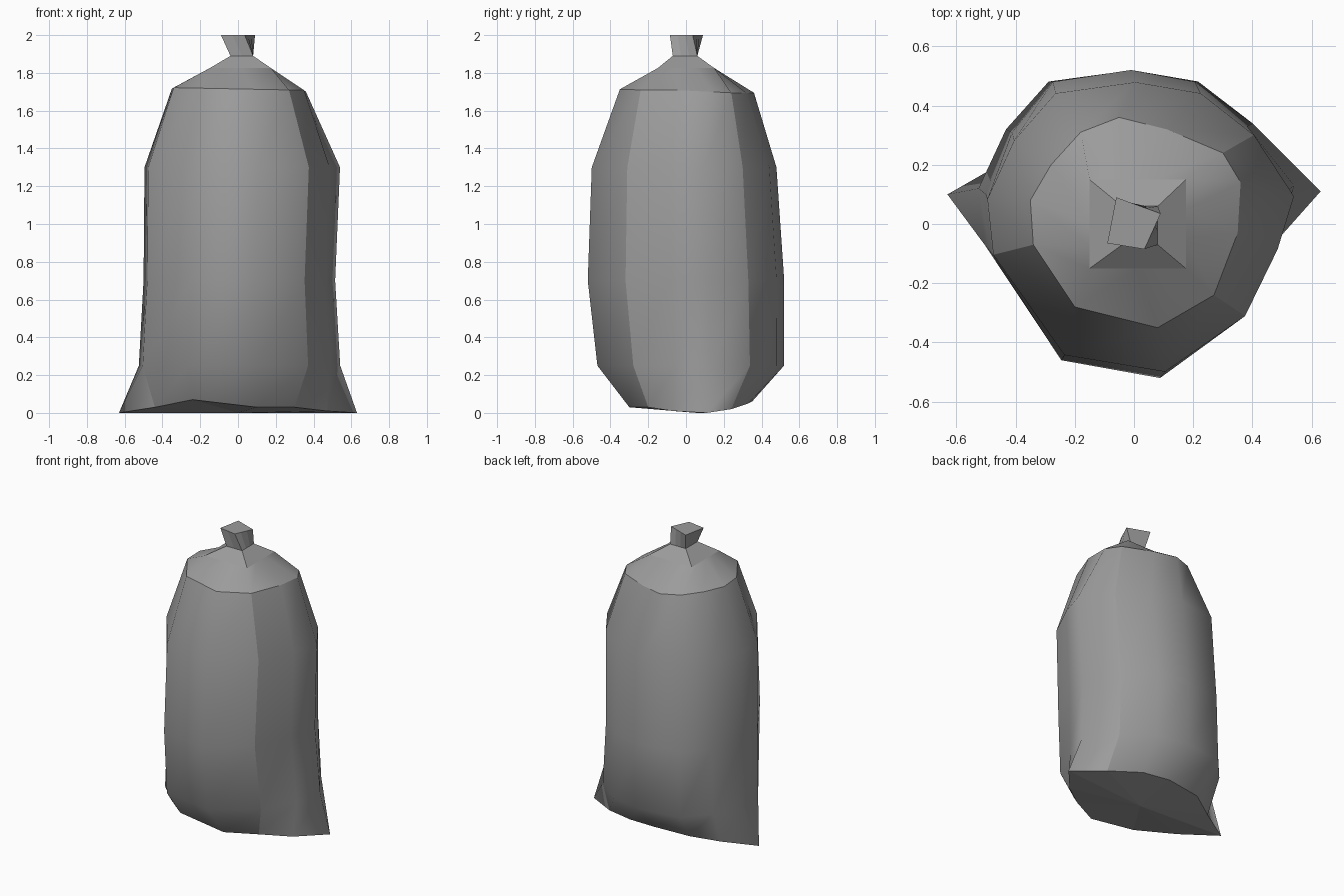
import bpy, bmesh
from mathutils import Vector

cube = bpy.data.objects.get("Cube")
if cube:
    bpy.data.objects.remove(cube)

grey = bpy.data.materials.new("grey plastic")
grey.use_nodes = True
colour = (0.33, 0.33, 0.33, 1)
grey.diffuse_color = colour
bsdf = grey.node_tree.nodes["Principled BSDF"]
bsdf.inputs["Base Color"].default_value = colour
bsdf.inputs["Roughness"].default_value = 0.8

# Outlines run clockwise from the +x seam, twelve points each
shoulder = [(.36, .14), (.35, -.03), (.27, -.24), (.08, -.35), (-.2, -.28), (-.34, -.07),
            (-.35, .08), (-.28, .2), (-.18, .31), (-.05, .36), (.11, .32), (.3, .24)]
belly = [(.535, .11), (.48, -.08), (.37, -.32), (.1, -.52), (-.24, -.46), (-.48, -.1),
         (-.5, .1), (-.41, .31), (-.27, .48), (0, .52), (.22, .48), (.4, .33)]
hem = [(.63, .11, 0), (.47, -.07, .01), (.3, -.2, .03), (.1, -.3, .03), (-.24, -.29, .07),
       (-.44, -.1, .03), (-.63, .1, 0), (-.42, .22, .02), (-.25, .32, .05),
       (0, .35, .06), (.2, .33, .05), (.42, .24, .02)]
# Body levels: height, x scale, x shift, y scale, y shift
levels = [(1.3, 1, .005, .94, -.01), (.7, .98, -.01, 1, 0), (.25, 1.03, -.01, .95, .025)]
corner_ids = [11, 2, 4, 8]      # outline points that run up to the four neck corners


def square_ring(corners, z):
    """Spread twelve points over a four cornered outline."""
    ring = [None] * 12
    for k in range(4):
        a, b = Vector(corners[k]), Vector(corners[(k + 1) % 4])
        start = corner_ids[k]
        steps = (corner_ids[(k + 1) % 4] - start) % 12
        for s in range(steps):
            p = a.lerp(b, s / steps)
            ring[(start + s) % 12] = (p.x, p.y, z)
    return ring


rings = [square_ring([(.09, .035), (.035, -.085), (-.09, -.065), (-.06, .09)], 2),
         square_ring([(.08, .06), (.08, -.07), (-.04, -.07), (-.04, .06)], 1.89),
         square_ring([(.175, .15), (.175, -.15), (-.15, -.15), (-.15, .15)], 1.825),
         [(x, y, 1.715 - .02 * x - .06 * max(y, 0)) for x, y in shoulder]]
for z, sx, dx, sy, dy in levels:
    rings.append([(x * sx + dx, y * sy + dy, z) for x, y in belly])
rings.append(hem)
SHOULDER, HEM = 3, len(rings) - 1


def build(name, first, last, smooth, cap_top=False, cap_bottom=False):
    """Loft a run of rings into one object."""
    bm = bmesh.new()
    loops = [[bm.verts.new(p) for p in r] for r in rings[first:last + 1]]
    for upper, lower in zip(loops, loops[1:]):
        for i in range(12):
            j = (i + 1) % 12
            bm.faces.new((upper[i], upper[j], lower[j], lower[i])).smooth = smooth
    if cap_top:
        bm.faces.new(loops[0][::-1])
    if cap_bottom:
        centre = bm.verts.new((0, .06, 0))
        for i in range(12):
            bm.faces.new((loops[-1][i], loops[-1][(i + 1) % 12], centre))
    # Hard folds along the side panels
    if first == SHOULDER:
        for upper, lower in zip(loops, loops[1:]):
            for i in (2, 5, 11):
                bm.edges.get((upper[i], lower[i])).smooth = False
    mesh = bpy.data.meshes.new(name)
    bm.to_mesh(mesh)
    bm.free()
    mesh.materials.append(grey)
    # Loops run clockwise, so turn the faces outward
    if mesh.polygons[0].normal.dot(mesh.polygons[0].center - Vector((0, 0, 1))) < 0:
        mesh.flip_normals()
    obj = bpy.data.objects.new(name, mesh)
    bpy.context.collection.objects.link(obj)
    return obj


build("sack_tied_neck", 0, 2, False, cap_top=True)
build("sack_shoulder", 2, SHOULDER, True)
build("sack_body", SHOULDER, HEM, True, cap_bottom=True)
